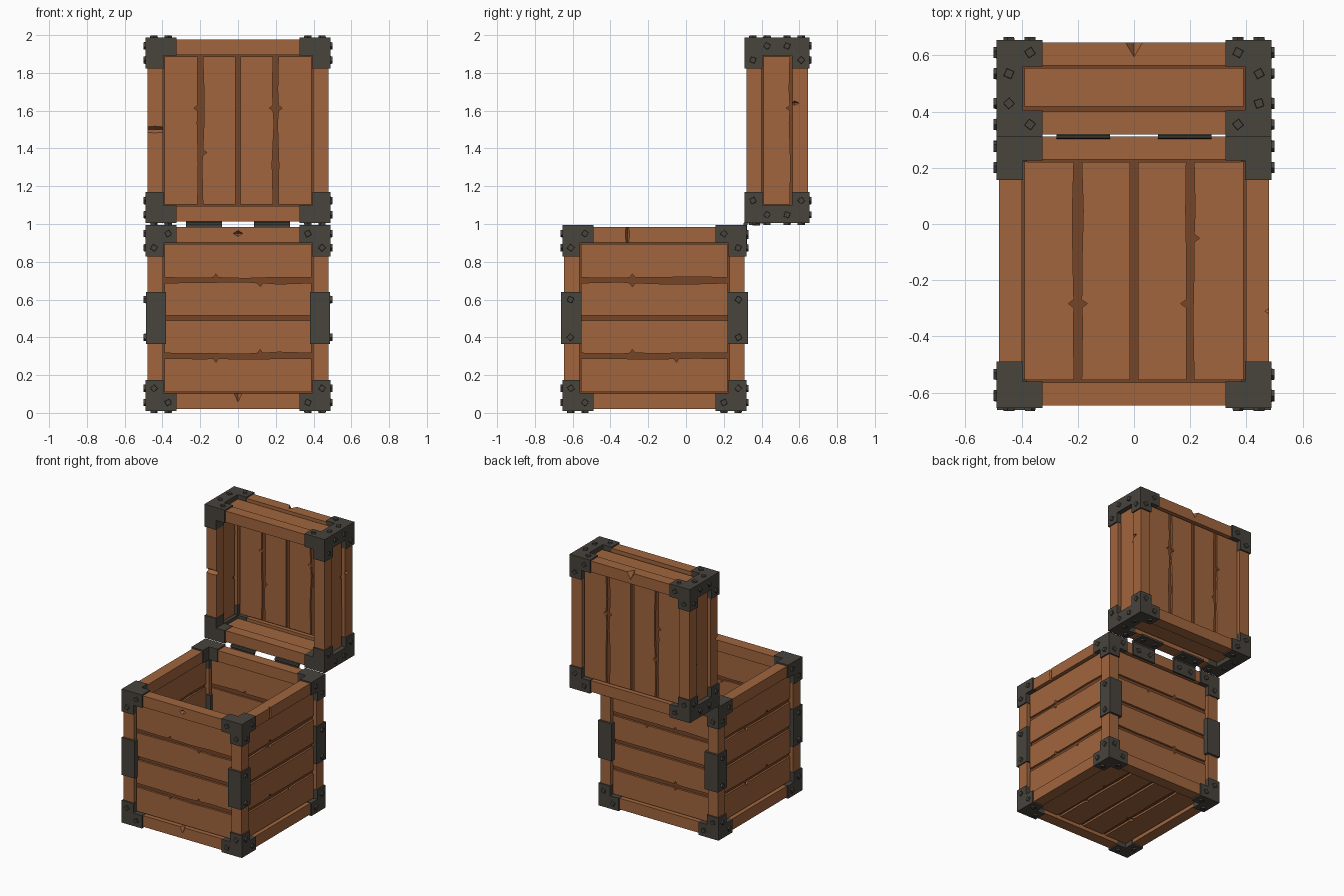
import bpy, bmesh, random
from math import pi
from mathutils import Matrix, Vector

if "Cube" in bpy.data.objects:
    bpy.data.objects.remove(bpy.data.objects["Cube"])

random.seed(4)


def material(name, rgb):
    m = bpy.data.materials.new(name)
    m.diffuse_color = (*rgb, 1)
    m.use_nodes = True
    m.node_tree.nodes["Principled BSDF"].inputs["Base Color"].default_value = m.diffuse_color
    return m


WOOD = material("wood", (0.352, 0.130, 0.047))
DARK = material("dark_wood_gap", (0.181, 0.058, 0.020))
METAL = material("dark_iron", (0.065, 0.058, 0.048))


def finish(name, bm, mat):
    bmesh.ops.recalc_face_normals(bm, faces=bm.faces)
    me = bpy.data.meshes.new(name)
    bm.to_mesh(me)
    bm.free()
    me.materials.append(mat)
    ob = bpy.data.objects.new(name, me)
    bpy.context.collection.objects.link(ob)
    return ob


def add_box(bm, p, q):
    p, q = Vector(p), Vector(q)
    size = Vector([abs(d) for d in q - p])
    bmesh.ops.create_cube(bm, size=1, matrix=Matrix.Translation((p + q) / 2) @ Matrix.Diagonal((*size, 1)))


def add_bolt(bm, pos, axis, sign):
    n = Vector((0, 0, 0))
    n[axis] = sign
    rot = n.to_track_quat('Z', 'Y').to_matrix().to_4x4()
    spin = Matrix.Rotation(random.uniform(-0.5, 0.5), 4, 'Z')
    bmesh.ops.create_cone(bm, cap_ends=True, segments=4, radius1=0.022, radius2=0.019, depth=0.02,
                          matrix=Matrix.Translation(pos) @ rot @ spin)


BAR = 0.082     # thickness of the wooden frame bars
LIP = 0.01      # how far the iron stands proud of the wood
SIGNS = (-1, 1)


# Twelve wooden bars along the edges of a box
def frame(part, c, h):
    bars = {}
    for a in range(3):
        b, d = [i for i in range(3) if i != a]
        length = h[a] if a == 2 else h[a] - BAR
        for s in SIGNS:
            for t in SIGNS:
                p, q = Vector(c), Vector(c)
                p[a] -= length
                q[a] += length
                p[b] += s * h[b]
                q[b] += s * (h[b] - BAR)
                p[d] += t * h[d]
                q[d] += t * (h[d] - BAR)
                bm = bmesh.new()
                add_box(bm, p, q)
                bars[a, s, t] = finish(f"{part}_{'xyz'[a]}_bar", bm, WOOD)
    return bars


# Iron caps on the eight corners, bolted on every face but the rim
def corners(part, c, h, arms, rim):
    for sx in SIGNS:
        for sy in SIGNS:
            for sz in SIGNS:
                s = (sx, sy, sz)
                tip = Vector([c[i] + s[i] * (h[i] + LIP) for i in range(3)])
                bm = bmesh.new()
                for a in range(3):
                    q = tip.copy()
                    for i in range(3):
                        q[i] -= s[i] * (arms[a] if i == a else BAR + LIP + 0.003)
                    add_box(bm, tip, q)
                    if (a, s[a]) == rim:
                        continue
                    b, d = [i for i in range(3) if i != a]
                    for u, v in ((0.045, 0.12), (0.12, 0.045)):
                        pos = tip.copy()
                        pos[b] -= s[b] * u
                        pos[d] -= s[d] * v
                        add_bolt(bm, pos, a, s[a])
                finish(f"{part}_iron_corner", bm, METAL)


# One uneven plank edge: points (u, v) from -hu to hu, with a small nick
def plank_edge(hu, v, rough, inward):
    if not rough:
        return [(-hu, v), (hu, v)]
    pts = [(-hu, v), (hu, v)]
    for f in (-0.45, 0.1, 0.55):
        pts.append((hu * f, v + random.uniform(-0.006, 0.006)))
    k = hu * random.choice((-0.3, 0.3))
    pts += [(k - 0.014, v), (k, v + inward * 0.02), (k + 0.014, v)]
    return sorted(pts)


# Wall of planks over a dark backing; n = normal axis, u = along planks, v = across
def panel(name, c, h, n, sign, u, v, gaps):
    hu, hv = h[u] - BAR, h[v] - BAR
    face = c[n] + sign * h[n]

    def place(pu, pv, depth):
        p = Vector((0, 0, 0))
        p[u], p[v], p[n] = c[u] + pu, c[v] + pv, face - sign * depth
        return p

    bm = bmesh.new()
    add_box(bm, place(-hu - 0.01, -hv - 0.01, 0.034), place(hu + 0.01, hv + 0.01, 0.052))
    finish(name + "_backing", bm, DARK)
    bm = bmesh.new()
    edges = [-hv - 0.006] + gaps + [hv + 0.006]
    for i in range(len(edges) - 1):
        lo, hi = edges[i] + 0.014, edges[i + 1] - 0.014
        if hi - lo < 0.03:
            continue
        low = plank_edge(hu - 0.008, lo, lo > -hv + 0.02 and abs(edges[i]) > 0.01, 1)
        top = plank_edge(hu - 0.008, hi, hi < hv - 0.01 and abs(edges[i + 1]) > 0.01, -1)
        loop = low + top[::-1]
        f = bm.faces.new([bm.verts.new(place(pu, pv, 0.02)) for pu, pv in loop])
        ext = bmesh.ops.extrude_face_region(bm, geom=[f], use_keep_orig=True)
        shift = Vector((0, 0, 0))
        shift[n] = -sign * 0.045
        bmesh.ops.translate(bm, vec=shift, verts=[e for e in ext['geom'] if isinstance(e, bmesh.types.BMVert)])
    finish(name + "_planks", bm, WOOD)


# Chip or crack cut out of a bar with a stretched octahedron
def chip(bar, loc, size):
    bm = bmesh.new()
    bmesh.ops.create_uvsphere(bm, u_segments=4, v_segments=2, radius=1,
                              matrix=Matrix.Translation(loc) @ Matrix.Diagonal((*size, 1)))
    cutter = finish("chip_cutter", bm, WOOD)
    cutter.hide_render = True
    cutter.hide_viewport = True
    cutter.display_type = 'WIRE'
    mod = bar.modifiers.new("chip", 'BOOLEAN')
    mod.operation = 'DIFFERENCE'
    mod.object = cutter


# Crate body, open at the top
BC, BH = (0, -0.167, 0.502), (0.48, 0.478, 0.482)
body = frame("body", BC, BH)
corners("body", BC, BH, (0.165, 0.165, 0.165), (2, 1))
thirds = [-0.2, 0.0, 0.2]
for s, side in ((-1, "left"), (1, "right")):
    panel(f"body_{side}", BC, BH, 0, s, 1, 2, thirds)
for s, side in ((-1, "front"), (1, "back")):
    panel(f"body_{side}", BC, BH, 1, s, 0, 2, thirds)
panel("body_floor", BC, BH, 2, -1, 1, 0, thirds)

# Lid, swung open so that its rim faces the front
LC, LH = (0, 0.482, 1.496), (0.48, 0.163, 0.482)
lid = frame("lid", LC, LH)
corners("lid", LC, LH, (0.165, 0.175, 0.165), (1, -1))
panel("lid_top", LC, LH, 1, 1, 2, 0, thirds)
for s, side in ((-1, "left"), (1, "right")):
    panel(f"lid_{side}", LC, LH, 0, s, 2, 1, [0.082])
for s, side in ((-1, "hinge_side"), (1, "latch_side")):
    panel(f"lid_{side}", LC, LH, 2, s, 0, 1, [-0.078])

# Iron sleeves halfway up the body posts
for sx in SIGNS:
    for sy in SIGNS:
        bm = bmesh.new()
        add_box(bm, (sx * 0.38, BC[1] + sy * 0.387, 0.365), (sx * 0.488, BC[1] + sy * 0.494, 0.64))
        for z in (0.4, 0.6):
            add_bolt(bm, (sx * 0.49, BC[1] + sy * 0.445, z), 0, sx)
        finish("post_sleeve", bm, METAL)

# Two bolted hinges joining body back and lid
for s in SIGNS:
    bm = bmesh.new()
    add_box(bm, (s * 0.085, 0.308, 0.895), (s * 0.275, 0.322, 0.997))
    add_box(bm, (s * 0.085, 0.316, 1.002), (s * 0.275, 0.415, 1.016))
    bmesh.ops.create_cone(bm, cap_ends=True, segments=8, radius1=0.012, radius2=0.012, depth=0.19,
                          matrix=Matrix.Translation((s * 0.18, 0.315, 1.0)) @ Matrix.Rotation(pi / 2, 4, 'Y'))
    for x in (0.13, 0.23):
        add_bolt(bm, (s * x, 0.322, 0.94), 1, 1)
        add_bolt(bm, (s * x, 0.372, 1.002), 2, -1)
    finish("hinge", bm, METAL)

# Chips and cracks in the wooden bars
chip(body[0, -1, 1], (0, -0.645, 0.95), (0.026, 0.03, 0.016))
chip(body[0, -1, -1], (0, -0.645, 0.102), (0.02, 0.03, 0.045))
chip(body[1, 1, 1], (0.48, -0.31, 0.945), (0.02, 0.011, 0.15))
chip(lid[0, 1, 1], (0, 0.645, 1.978), (0.03, 0.05, 0.05))
chip(lid[2, -1, -1], (-0.44, 0.319, 1.5), (0.2, 0.03, 0.018))
chip(lid[2, 1, 1], (0.48, 0.575, 1.64), (0.025, 0.025, 0.012))
